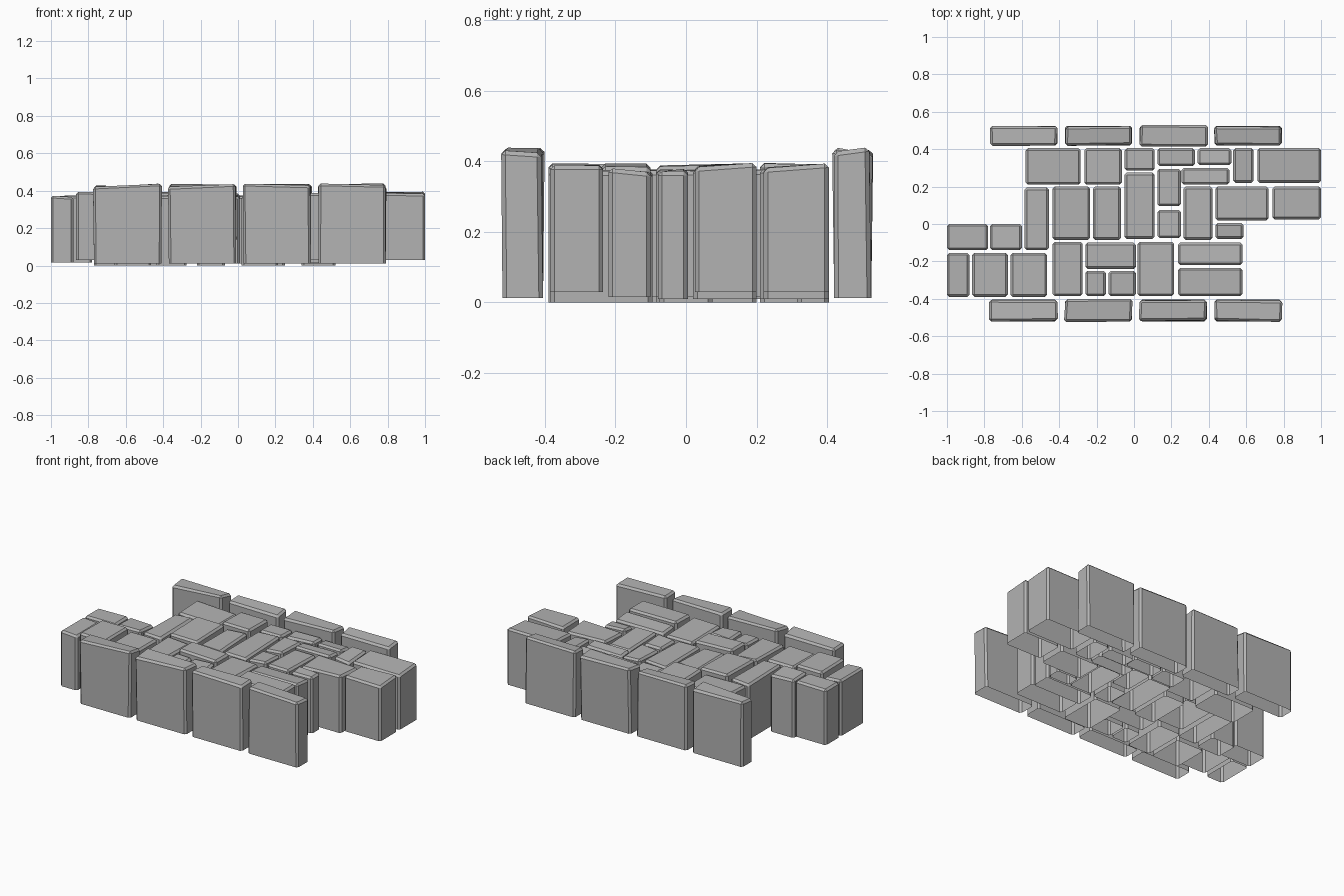
import bpy, bmesh, random

cube = bpy.data.objects.get("Cube")
if cube:
    bpy.data.objects.remove(cube, do_unlink=True)

random.seed(4)

stone = bpy.data.materials.new("grey stone")
stone.use_nodes = True
colour = (0.45, 0.45, 0.45, 1)
stone.diffuse_color = colour
stone.node_tree.nodes["Principled BSDF"].inputs["Base Color"].default_value = colour


def block(name, x0, x1, y0, y1, bottom, top, tilt, lean):
    """Open-bottomed stone with an uneven top and chamfered edges."""
    bm = bmesh.new()
    bmesh.ops.create_cube(bm, size=1)
    for v in bm.verts:
        upper = v.co.z > 0
        v.co.x = x1 if v.co.x > 0 else x0
        v.co.y = y1 if v.co.y > 0 else y0
        v.co.z = top if upper else bottom
        if upper:
            v.co.z += random.uniform(-tilt, tilt)
            v.co.x += random.uniform(-lean, lean)
            v.co.y += random.uniform(-lean, lean)
    # remove the underside, then chamfer every remaining closed edge
    under = [f for f in bm.faces if f.normal.z < -0.9 or all(v.co.z == bottom for v in f.verts)]
    bmesh.ops.delete(bm, geom=under, context='FACES')
    edges = [e for e in bm.edges if not e.is_boundary]
    bmesh.ops.bevel(bm, geom=edges, offset=0.012, segments=1,
                    profile=0.5, affect='EDGES', clamp_overlap=True)
    bmesh.ops.recalc_face_normals(bm, faces=bm.faces)
    # outward normals on the open shell
    cap = max(bm.faces, key=lambda f: f.calc_center_median().z)
    if cap.normal.z < 0:
        bmesh.ops.reverse_faces(bm, faces=bm.faces)
    mesh = bpy.data.meshes.new(name)
    bm.to_mesh(mesh)
    bm.free()
    mesh.materials.append(stone)
    obj = bpy.data.objects.new(name, mesh)
    bpy.context.collection.objects.link(obj)
    return obj


# raised kerb stones along both long sides
for side, y0, y1 in (("front", -0.52, -0.405), ("back", 0.42, 0.525)):
    for i in range(4):
        x0 = -0.77 + 0.4 * i
        block(f"{side}_kerb_{i + 1}", x0, x0 + 0.36, y0, y1,
              0.012, 0.428, 0.013, 0.006)

# paving stones: x0, x1, y0, y1 in hundredths
back_pavers = [
    (-58, -28.5, 21, 40.5), (-26.5, -6.5, 21, 40.5), (-5, 11, 28.5, 40.5),
    (12.5, 32.5, 31, 40.5), (34, 52, 31.5, 40.5), (53, 64, 22, 40.5),
    (66, 100, 22, 40.5), (25.5, 51, 21, 30), (12.5, 25, 9.5, 29.5),
    (-5, 11, -8, 27.5)]
middle_pavers = [
    (-58.5, -45.5, -14, 19.5), (-43.5, -23.5, -8.5, 20),
    (-22, -7, -8.5, 20), (26.5, 42, -8.5, 20), (43.5, 72, 2, 20),
    (74, 100, 2.5, 20), (12.5, 25, -7.5, 7.5), (43.5, 58.5, -8, 0.5),
    (-100, -78, -14, 0), (-77, -60, -14, 0)]
front_pavers = [
    (-100, -88, -39, -15.5), (-86.5, -67.5, -39, -15.5),
    (-66, -46.5, -39, -15.5), (-43.5, -27.5, -38.5, -9.5),
    (-26, 1, -24, -10), (-26, -15, -38.5, -25), (-13.5, 1, -38.5, -25),
    (2, 21.5, -38.5, -9.5), (23.5, 58, -22, -10), (23.5, 58, -38.5, -23.5)]

raised = {"back_paver_2", "back_paver_7", "middle_paver_2", "middle_paver_6",
          "front_paver_2", "front_paver_5", "front_paver_10"}
for row, stones in (("back", back_pavers), ("middle", middle_pavers),
                    ("front", front_pavers)):
    for i, spans in enumerate(stones, 1):
        name = f"{row}_paver_{i}"
        top = 0.388 if name in raised else 0.373
        bottom = 0.03 if name in raised else random.choice((0, 0.01, 0.015))
        block(name, *(s / 100 for s in spans), bottom, top, 0.008, 0)
